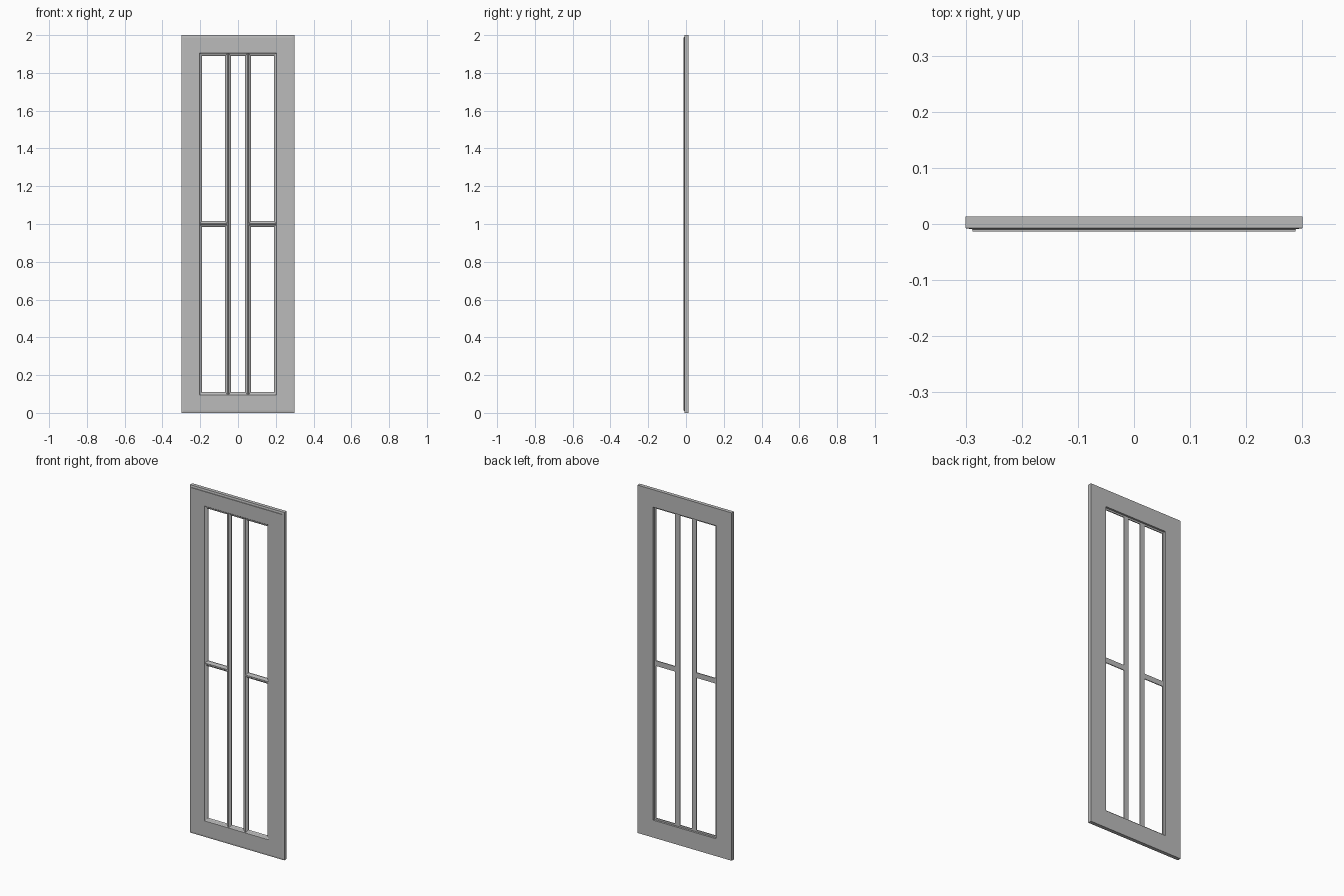
import bpy
import bmesh
from mathutils import Vector

cube = bpy.data.objects.get("Cube")
if cube:
    bpy.data.objects.remove(cube, do_unlink=True)

HALF_W, HALF_H, HALF_D = 0.30, 1.0, 0.0135

grey = bpy.data.materials.new("plain grey")
grey.use_nodes = True
colour = (0.5, 0.5, 0.5, 1)
grey.diffuse_color = colour
grey.node_tree.nodes["Principled BSDF"].inputs["Base Color"].default_value = colour


def skin(name, rings, wrap):
    """Join rings of points with quads; wrap closes the last ring to the first."""
    bm = bmesh.new()
    loops = [[bm.verts.new(p) for p in ring] for ring in rings]
    n = len(loops[0])
    pairs = list(zip(loops, loops[1:]))
    if wrap:
        pairs.append((loops[-1], loops[0]))
    else:
        bm.faces.new(loops[0])
        bm.faces.new(loops[-1])
    for a, b in pairs:
        for i in range(n):
            j = (i + 1) % n
            bm.faces.new((a[i], a[j], b[j], b[i]))
    bmesh.ops.recalc_face_normals(bm, faces=bm.faces)
    mesh = bpy.data.meshes.new(name)
    bm.to_mesh(mesh)
    bm.free()
    mesh.materials.append(grey)
    obj = bpy.data.objects.new(name, mesh)
    bpy.context.collection.objects.link(obj)


# Mitred frame: section as (inset from outer edge, depth),
# with a stepped outer edge, moulded opening and glass rebate behind
section = [
    (0, HALF_D), (0, -0.0075), (0.006, -0.0085), (0.012, -0.0095),
    (0.012, -HALF_D), (0.095, -HALF_D), (0.098, -0.010),
    (0.108, -0.006), (0.110, -0.003), (0.110, 0.002),
    (0.100, 0.002), (0.100, HALF_D),
]
corners = [(-1, -1), (1, -1), (1, 1), (-1, 1)]
skin("door_frame",
     [[(sx * (HALF_W - d), y, HALF_H + sz * (HALF_H - d)) for sx, sz in corners]
      for d, y in section], wrap=True)

# Glazing bars: moulded front, flat back
half_profile = [(0.015, 0.002), (0.015, -0.003), (0.012, -0.006),
                (0.005, -0.010), (0.003, -HALF_D + 0.0005)]
bar_profile = half_profile + [(-u, y) for u, y in reversed(half_profile)]


def bar(name, start, end, across):
    across = Vector(across)
    skin(name, [[Vector(p) + across * u + Vector((0, y, 0)) for u, y in bar_profile]
                for p in (start, end)], wrap=False)


for side, s in (("left", 1), ("right", -1)):
    x = 0.053 * s
    bar(side + "_upright_bar", (x, 0, 0.098), (x, 0, 1.902), (1, 0, 0))
    bar(side + "_cross_bar", (x, 0, 1.0), (0.202 * s, 0, 1.0), (0, 0, 1))
